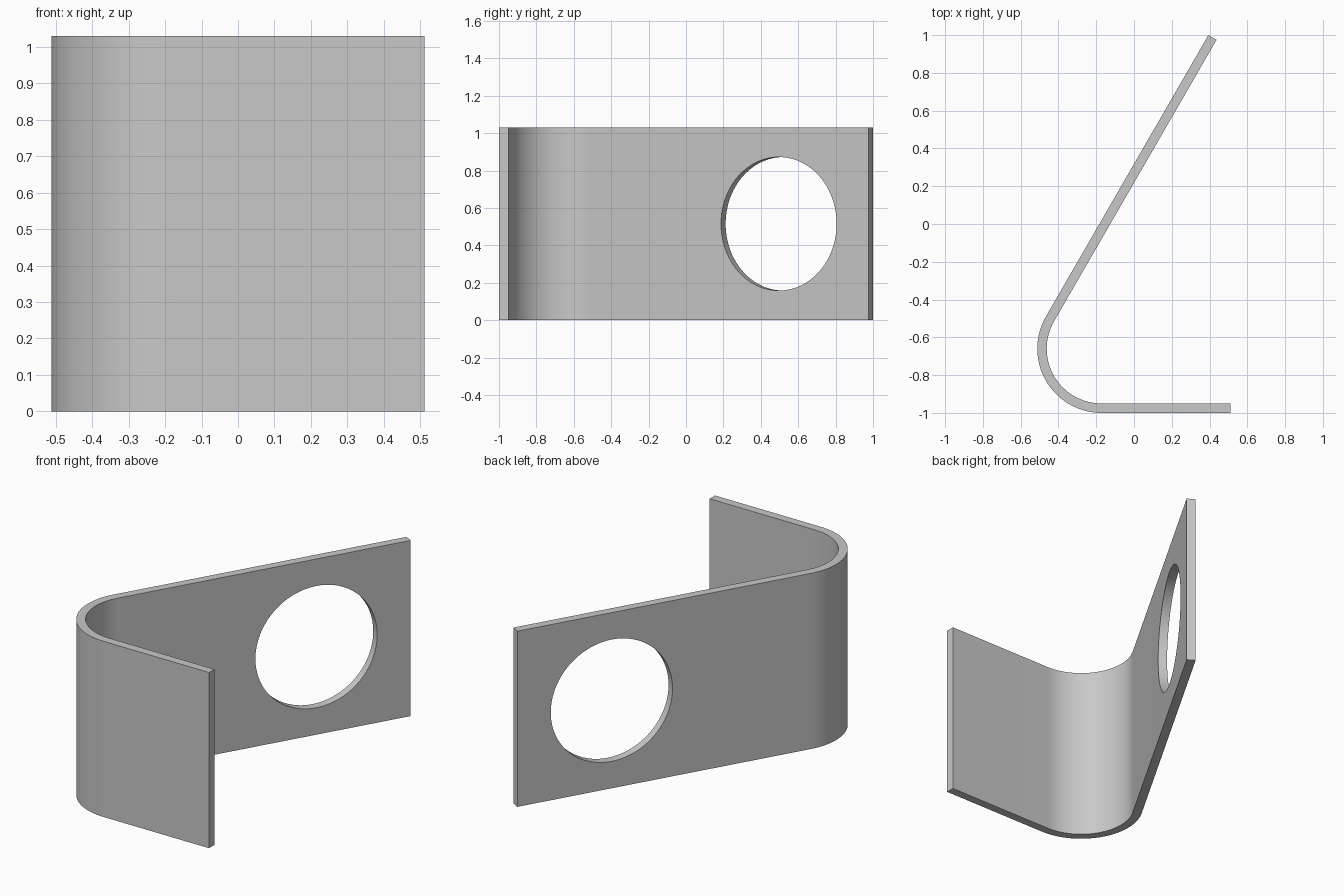
import bpy
import bmesh
from math import radians, cos, sin
from mathutils import Vector, Matrix

if "Cube" in bpy.data.objects:
    bpy.data.objects.remove(bpy.data.objects["Cube"], do_unlink=True)

HEIGHT, THICK, RADIUS = 1.03, 0.05, 0.34
BEND_STEPS = 32
HOLE_RADIUS, HOLE_FROM_END = 0.357, 0.553
centre = Vector((RADIUS - 0.512, RADIUS - 1))
arm_dir = Vector((cos(radians(60)), sin(radians(60))))
arm_out = Vector((-arm_dir.y, arm_dir.x))
arm_length = (1 - centre.y - arm_out.y * RADIUS) / arm_dir.y

grey = bpy.data.materials.new("grey metal")
grey.use_nodes = True
colour = (0.58, 0.58, 0.58, 1)
grey.diffuse_color = colour
grey.node_tree.nodes["Principled BSDF"].inputs["Base Color"].default_value = colour


def outline(radius):
    """One side of the strip: short leg end, bend, long arm end."""
    points = [Vector((0.512, centre.y - radius))]
    for i in range(BEND_STEPS + 1):
        a = radians(270 - 120 * i / BEND_STEPS)
        points.append(centre + radius * Vector((cos(a), sin(a))))
    points.append(points[-1] + arm_dir * arm_length)
    return points


def make_object(name, bm):
    bmesh.ops.recalc_face_normals(bm, faces=bm.faces)
    mesh = bpy.data.meshes.new(name)
    bm.to_mesh(mesh)
    bm.free()
    mesh.materials.append(grey)
    obj = bpy.data.objects.new(name, mesh)
    bpy.context.collection.objects.link(obj)
    return obj


# Bent strip, extruded upwards
bm = bmesh.new()
profile = outline(RADIUS) + outline(RADIUS - THICK)[::-1]
base = bm.faces.new([bm.verts.new((p.x, p.y, 0)) for p in profile])
top = bmesh.ops.extrude_face_region(bm, geom=[base])["geom"]
bmesh.ops.translate(bm, vec=(0, 0, HEIGHT),
                    verts=[g for g in top if isinstance(g, bmesh.types.BMVert)])
bracket = make_object("bent_bracket", bm)

# Round hole through the long arm
mid = centre + arm_out * (RADIUS - THICK / 2) + arm_dir * (arm_length - HOLE_FROM_END)
turn = arm_out.to_3d().to_track_quat('Z', 'Y').to_matrix().to_4x4()
bm = bmesh.new()
bmesh.ops.create_cone(bm, cap_ends=True, segments=96, radius1=HOLE_RADIUS,
                      radius2=HOLE_RADIUS, depth=THICK * 4,
                      matrix=Matrix.Translation((mid.x, mid.y, HEIGHT / 2)) @ turn)
cutter = make_object("hole_cutter", bm)

bpy.ops.object.select_all(action='DESELECT')
bracket.select_set(True)
bpy.context.view_layer.objects.active = bracket
hole = bracket.modifiers.new("hole", 'BOOLEAN')
hole.operation = 'DIFFERENCE'
hole.solver = 'EXACT'
hole.object = cutter
bpy.ops.object.modifier_apply(modifier=hole.name)
bpy.data.objects.remove(cutter, do_unlink=True)
bpy.ops.object.shade_smooth_by_angle(angle=radians(30))
